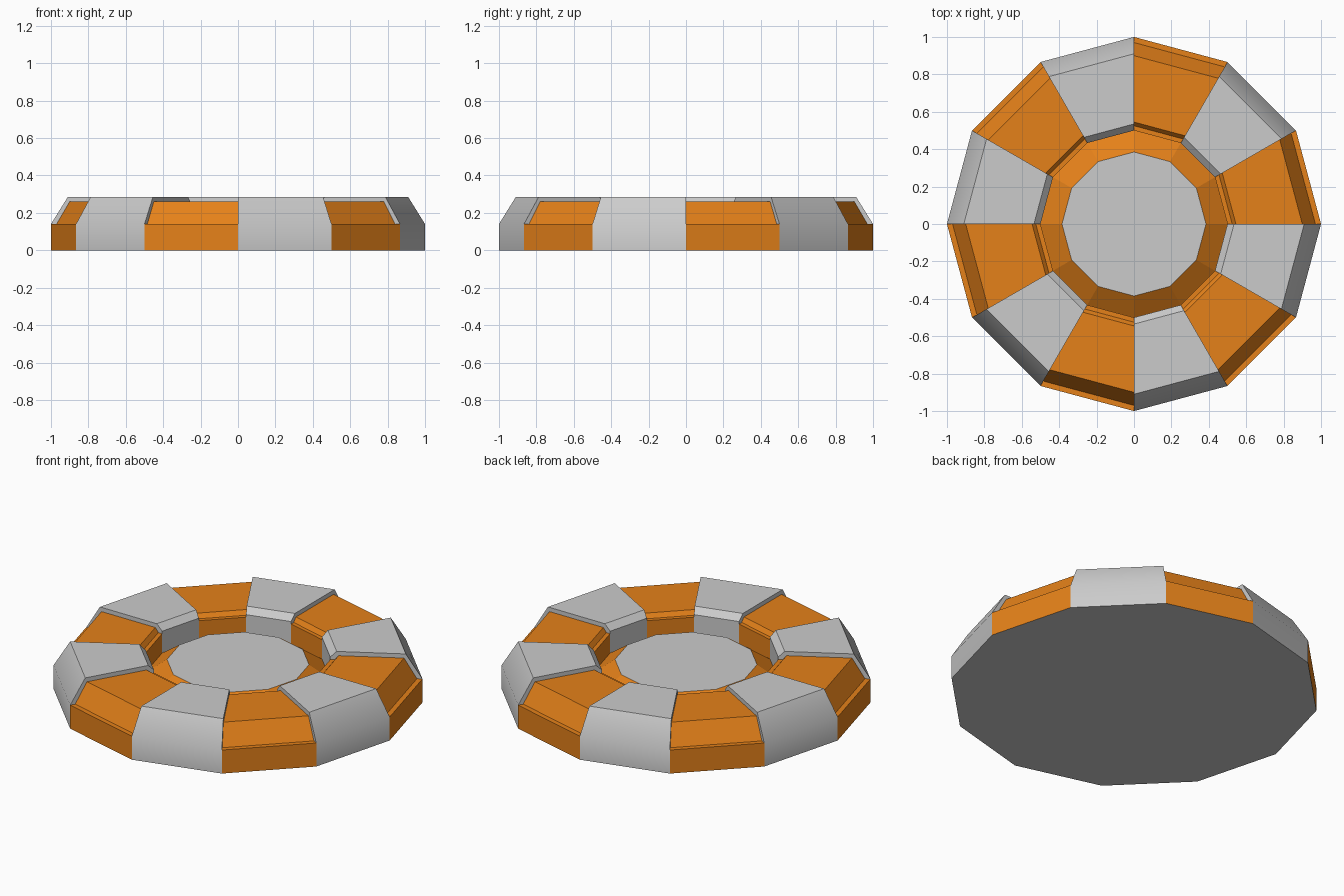
import bpy, bmesh, math

if "Cube" in bpy.data.objects:
    bpy.data.objects.remove(bpy.data.objects["Cube"])

SIDES = 12
STEP = 2 * math.pi / SIDES

orange = bpy.data.materials.new("orange")
orange.diffuse_color = (0.78, 0.22, 0.01, 1)
orange.use_nodes = True
orange.node_tree.nodes["Principled BSDF"].inputs["Base Color"].default_value = orange.diffuse_color


def finish(name, bm, material=None, smooth=None):
    bmesh.ops.remove_doubles(bm, verts=bm.verts, dist=0.0005)
    mesh = bpy.data.meshes.new(name)
    bm.to_mesh(mesh)
    bm.free()
    obj = bpy.data.objects.new(name, mesh)
    bpy.context.collection.objects.link(obj)
    if material:
        mesh.materials.append(material)
    if smooth:
        bpy.ops.object.select_all(action='DESELECT')
        obj.select_set(True)
        bpy.context.view_layer.objects.active = obj
        bpy.ops.object.shade_smooth_by_angle(angle=math.radians(smooth))
    return obj


def section(bm, profile, angle):
    c, s = math.cos(angle), math.sin(angle)
    return [bm.verts.new((r * c, r * s, z)) for r, z in profile]


def sweep(bm, profile, index, cap=None):
    """One straight segment of a radius/height profile, with optional end caps."""
    a0, a1 = index * STEP, (index + 1) * STEP
    p, q = section(bm, profile, a0), section(bm, profile, a1)
    for i in range(len(p) - 1):
        bm.faces.new((p[i], q[i], q[i + 1], p[i + 1]))
    if cap:
        bm.faces.new(section(bm, cap, a0))
        bm.faces.new(section(bm, cap, a1)[::-1])


def disc(name, radius, z, up):
    bm = bmesh.new()
    verts = [v for i in range(SIDES) for v in section(bm, [(radius, z)], i * STEP)]
    bm.faces.new(verts if up else verts[::-1])
    return finish(name, bm)


# Radius/height profiles, from the outer foot over the top to the inner foot
low_top = [(0.97, 0.14), (0.90, 0.26), (0.545, 0.26), (0.525, 0.235), (0.50, 0.235)]
high_top = [(1.0, 0.14), (0.91, 0.285), (0.535, 0.285), (0.50, 0.25)]
low_profile = [(1.0, 0), (1.0, 0.14)] + low_top + [(0.50, 0.12)]
high_profile = [(1.0, 0)] + high_top + [(0.50, 0.12)]
step_cap = high_top + low_top[::-1]  # exposed end wall above the lower blocks

# Alternating low orange and high grey blocks
low, high = bmesh.new(), bmesh.new()
for i in range(0, SIDES, 2):
    sweep(low, low_profile, i)
    sweep(high, high_profile, i + 1, step_cap)
finish("orange_blocks", low, orange)
finish("grey_blocks", high, smooth=35)

# Sloped ring around the raised centre
ring = bmesh.new()
for i in range(SIDES):
    sweep(ring, [(0.385, 0.20), (0.50, 0.12)][::-1], i)
finish("inner_ring", ring, orange)

# Centre plate and underside
disc("centre_plate", 0.385, 0.20, True)
disc("underside", 1.0, 0.0, False)
